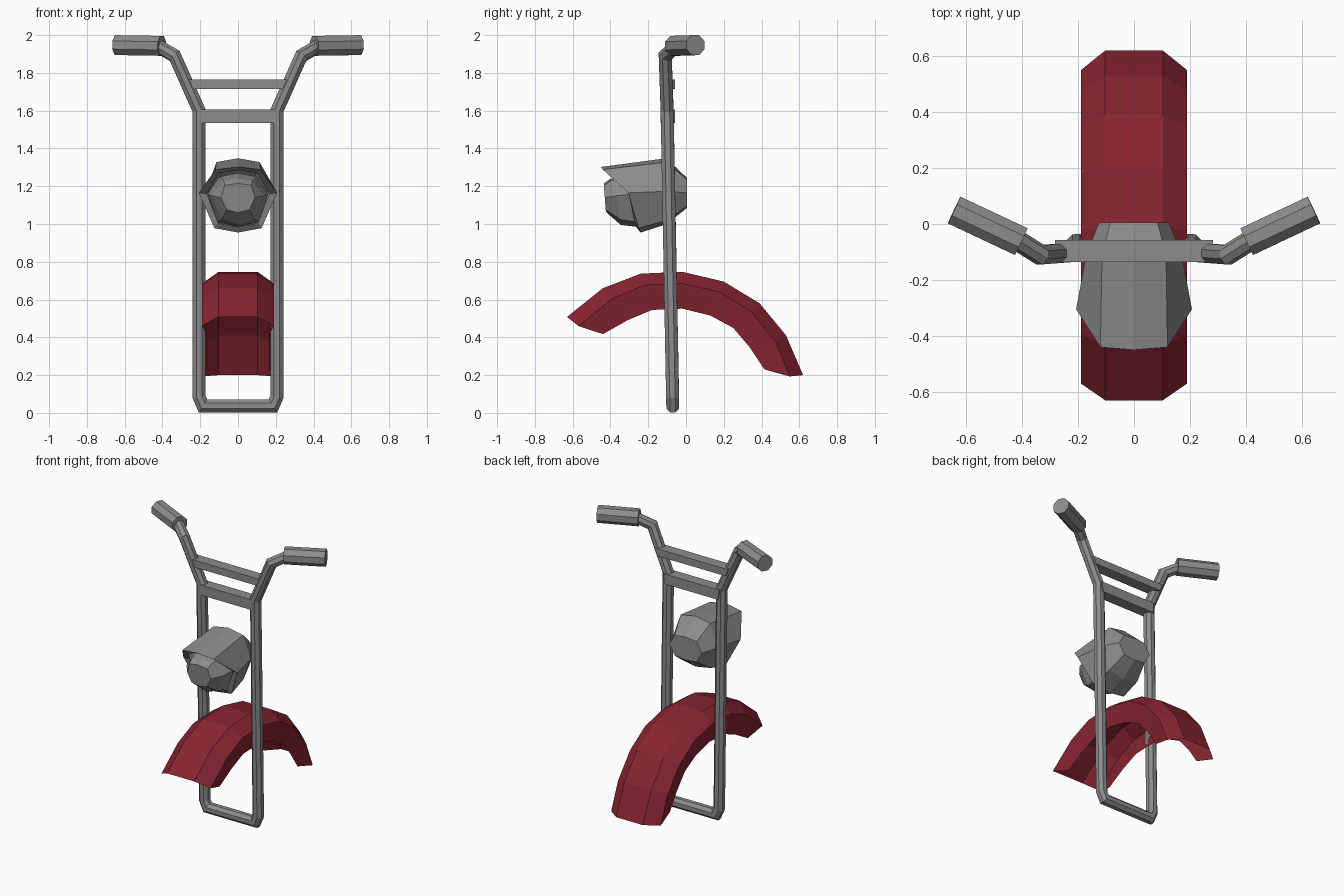
import bpy, bmesh, math
from mathutils import Vector

if "Cube" in bpy.data.objects:
    bpy.data.objects.remove(bpy.data.objects["Cube"])


def material(name, rgb):
    m = bpy.data.materials.new(name)
    m.diffuse_color = (*rgb, 1)
    m.use_nodes = True
    m.node_tree.nodes["Principled BSDF"].inputs["Base Color"].default_value = m.diffuse_color
    return m


GREY = material("metal grey", (0.27, 0.265, 0.265))
RED = material("dark red", (0.24, 0.018, 0.03))


def loft(name, rings, mat, closed=True, caps=(True, True), mirror=False):
    """Skin a list of equal-length point rings into one object."""
    bm = bmesh.new()
    vs = [[bm.verts.new(p) for p in r] for r in rings]
    n = len(vs[0])
    for a, b in zip(vs, vs[1:]):
        for i in range(n if closed else n - 1):
            j = (i + 1) % n
            bm.faces.new((a[i], a[j], b[j], b[i]))
    if caps[0]:
        bm.faces.new(vs[0][::-1])
    if caps[1]:
        bm.faces.new(vs[-1])
    bmesh.ops.recalc_face_normals(bm, faces=bm.faces)
    me = bpy.data.meshes.new(name)
    bm.to_mesh(me)
    bm.free()
    me.materials.append(mat)
    ob = bpy.data.objects.new(name, me)
    bpy.context.collection.objects.link(ob)
    if mirror:
        ob.modifiers.new("mirror", "MIRROR")
    return ob


def tube_rings(path, r, sides=8):
    """Mitred sweep of a regular polygon along a path."""
    pts = [Vector(p) for p in path]
    dirs = [(b - a).normalized() for a, b in zip(pts, pts[1:])]
    u = dirs[0].cross(Vector((0, 1, 0))).normalized()
    v = dirs[0].cross(u)
    ring = []
    for k in range(sides):
        t = 2 * math.pi * (k + 0.5) / sides
        ring.append(pts[0] + r * (u * math.cos(t) + v * math.sin(t)))
    rings = [ring]
    for i in range(1, len(pts)):
        d = dirs[i - 1]
        nrm = d if i == len(pts) - 1 else (d + dirs[i]).normalized()
        ring = [p + d * ((pts[i] - p).dot(nrm) / d.dot(nrm)) for p in ring]
        rings.append(ring)
    return rings


# Fork and handlebar tube, right half mirrored
fork = [(0, -0.07, 0.037), (0.185, -0.07, 0.037), (0.206, -0.071, 0.085),
        (0.206, -0.1, 1.6), (0.335, -0.11, 1.89), (0.43, -0.05, 1.945)]
loft("fork_tube", tube_rings(fork, 0.037), GREY, caps=(False, True), mirror=True)

# Grips
grip = [(0.403, -0.063, 1.943), (0.643, 0.05, 1.947)]
loft("grips", tube_rings(grip, 0.057), GREY, mirror=True)


# Flat cross bars
def bar(name, half_low, half_high, z0, z1):
    y0, y1 = -0.135, -0.057
    rings = [[(s * half_low, y0, z0), (s * half_low, y1, z0),
              (s * half_high, y1, z1), (s * half_high, y0, z1)] for s in (-1, 1)]
    loft(name, rings, GREY)


bar("lower_bar", 0.205, 0.215, 1.535, 1.605)
bar("upper_bar", 0.262, 0.283, 1.715, 1.765)


# Headlight: eight-sided rings given as half profiles (x, y, z) from top to bottom
def full(half):
    return half + [(-x, y, z) for x, y, z in half[-2:0:-1]]


def lamp_ring(y, cz, rx, rz):
    return full([(rx * math.sin(k * math.pi / 4) * (0.95 if k % 2 else 1), y,
                  cz + rz * math.cos(k * math.pi / 4) * (1.25 if k % 2 else 1))
                 for k in range(5)])


rim = full([(0, -0.45, 1.302), (0.12, -0.44, 1.288), (0.207, -0.305, 1.165),
            (0.125, -0.25, 0.978), (0, -0.24, 0.955)])
inner = full([(0, -0.42, 1.285), (0.1, -0.41, 1.27), (0.165, -0.29, 1.16),
              (0.105, -0.27, 1.005), (0, -0.265, 0.985)])
shell = [lamp_ring(0.005, 1.165, 0.125, 0.08), lamp_ring(-0.105, 1.173, 0.17, 0.175), rim, inner]
loft("headlight_shell", shell, GREY, caps=(True, False))

# Lens: faceted dome inside the rim
base = full([(0, -0.3, 1.27), (0.1, -0.3, 1.25), (0.16, -0.27, 1.16),
             (0.11, -0.26, 1.01), (0, -0.26, 0.985)])
wide = full([(0, -0.40, 1.24), (0.075, -0.40, 1.228), (0.14, -0.365, 1.15),
             (0.085, -0.35, 1.025), (0, -0.345, 0.995)])
front = full([(0, -0.435, 1.215), (0.07, -0.435, 1.205), (0.09, -0.43, 1.14),
              (0.06, -0.425, 1.075), (0, -0.42, 1.06)])
loft("headlight_lens", [base, wide, front], GREY)

# Mudguard: open shell along an arc; (y, z) of crown, shoulder and lower edge
crown = [(-0.63, 0.508), (-0.44, 0.66), (-0.24, 0.737), (-0.02, 0.747),
         (0.2, 0.695), (0.39, 0.58), (0.53, 0.41), (0.62, 0.2)]
shoulder = [(-0.57, 0.46), (-0.39, 0.605), (-0.22, 0.677), (-0.02, 0.685),
            (0.18, 0.64), (0.345, 0.535), (0.475, 0.375), (0.55, 0.193)]
lower = [(-0.44, 0.417), (-0.31, 0.49), (-0.18, 0.545), (-0.02, 0.552),
         (0.13, 0.515), (0.25, 0.45), (0.335, 0.35), (0.415, 0.23)]
sections = []
for c, s, l in zip(crown, shoulder, lower):
    right = [(0.167, *l), (0.19, *s), (0.103, *c)]
    sections.append(right + [(-x, y, z) for x, y, z in right[::-1]])
loft("mudguard", sections, RED, closed=False, caps=(False, False))
